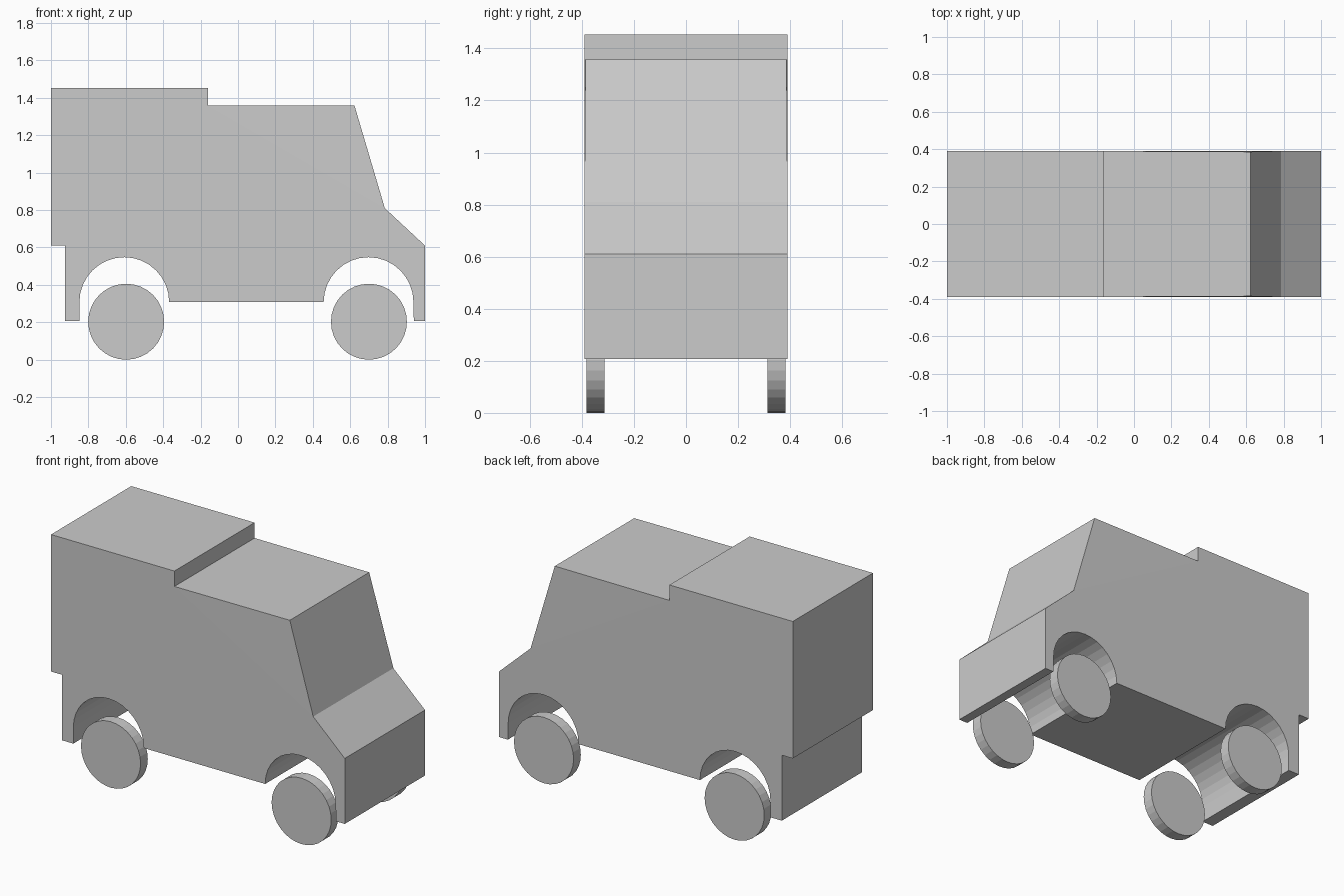
import bpy, bmesh, math

if "Cube" in bpy.data.objects:
    bpy.data.objects.remove(bpy.data.objects["Cube"])

HALF_W = 0.39
ARCH_R, ARCH_Z = 0.24, 0.308


def arch(cx, segments=16):
    # half circle from the front end to the rear end of a wheel arch
    return [(cx + ARCH_R * math.cos(math.pi * i / segments),
             ARCH_Z + ARCH_R * math.sin(math.pi * i / segments))
            for i in range(segments + 1)]


def add_object(name, bm):
    bmesh.ops.recalc_face_normals(bm, faces=bm.faces)
    mesh = bpy.data.meshes.new(name)
    bm.to_mesh(mesh)
    bm.free()
    obj = bpy.data.objects.new(name, mesh)
    bpy.context.collection.objects.link(obj)
    return obj


# Van body: side profile with open wheel arches, extruded across the width
profile = [(-1, 0.61), (-1, 1.453), (-0.16, 1.453), (-0.16, 1.358),
           (0.623, 1.358), (0.785, 0.81), (1, 0.61), (1, 0.207), (0.94, 0.207)]
profile += arch(0.698) + arch(-0.608)
profile += [(-0.848, 0.207), (-0.925, 0.207), (-0.925, 0.61)]

bm = bmesh.new()
near = [bm.verts.new((x, -HALF_W, z)) for x, z in profile]
far = [bm.verts.new((x, HALF_W, z)) for x, z in profile]
n = len(profile)
for i in range(n):
    j = (i + 1) % n
    bm.faces.new((near[i], near[j], far[j], far[i]))
for side in (near, far):
    # cab side window panel is creased and leans in slightly at the top
    bm.faces.new((side[3], side[4], side[5]))
    bm.faces.new(side[:4] + side[5:])
    side[4].co.y *= 0.99
add_object("van_body", bm)

# Wheels
for axle, x in (("front", 0.70), ("rear", -0.598)):
    for side, sign in (("right", -1), ("left", 1)):
        bm = bmesh.new()
        bmesh.ops.create_cone(bm, cap_ends=True, segments=32,
                              radius1=0.203, radius2=0.203, depth=0.07)
        wheel = add_object(f"{axle}_{side}_wheel", bm)
        wheel.rotation_euler.x = math.pi / 2
        wheel.location = (x, sign * 0.348, 0.203)
